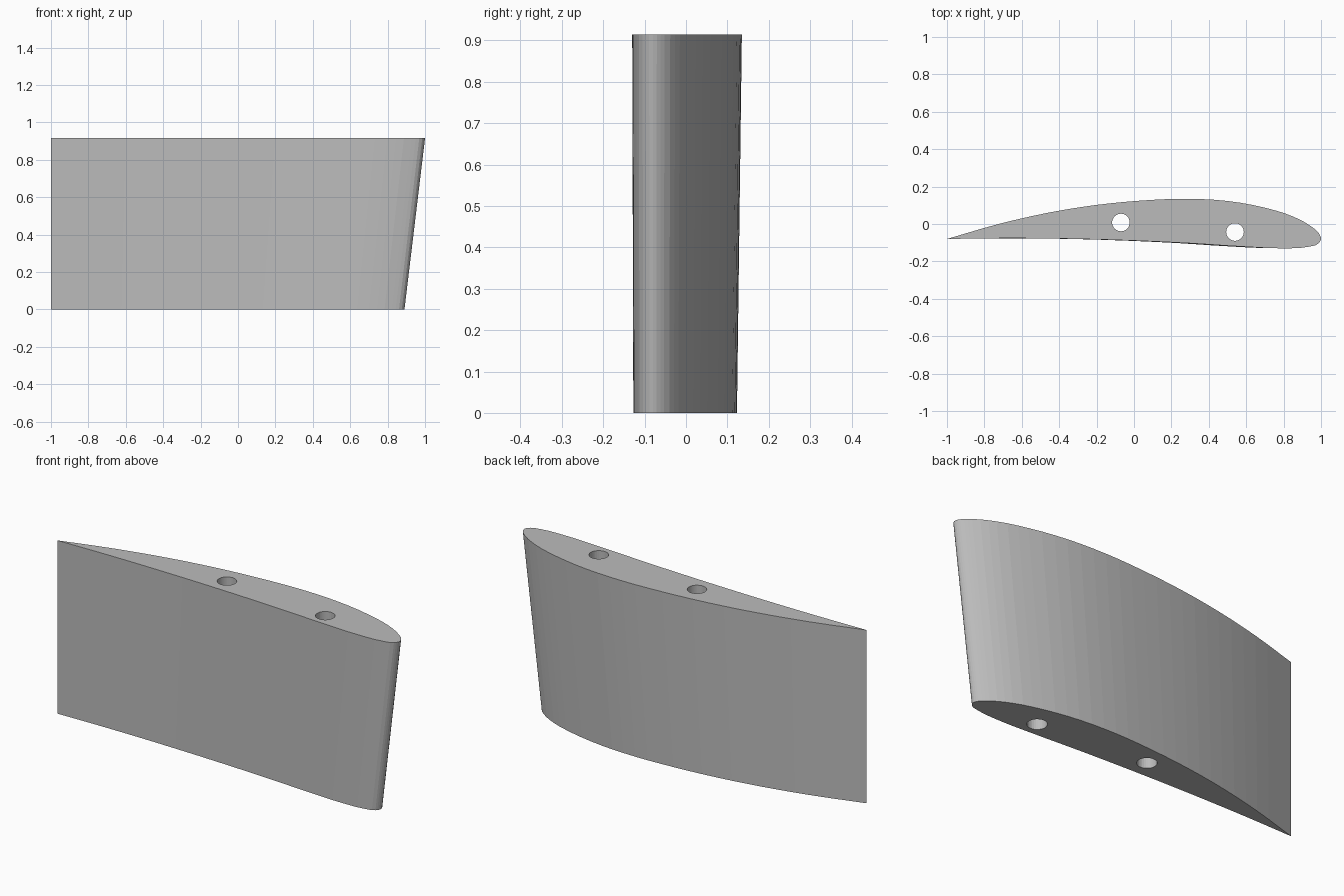
import bpy
import bmesh
from mathutils import Vector

if "Cube" in bpy.data.objects:
    bpy.data.objects.remove(bpy.data.objects["Cube"])

HEIGHT = 0.915
ROOT_SCALE = 0.945          # lower chord relative to upper chord
TAIL = Vector((-1, -0.08))  # sharp trailing edge, vertical

# Upper wing section: over the back, round the nose, along the underside
SECTION = [Vector(p) for p in (
    (-1, -0.08), (-0.72, 0.001), (-0.45, 0.062), (-0.2, 0.102), (0.05, 0.126),
    (0.28, 0.135), (0.5, 0.123), (0.7, 0.087), (0.85, 0.04), (0.95, -0.015),
    (0.99, -0.052), (1, -0.08), (0.985, -0.105), (0.93, -0.122), (0.8, -0.13),
    (0.6, -0.122), (0.3, -0.103), (0, -0.089), (-0.4, -0.078), (-0.7, -0.076),
    (-1, -0.08))]


def smooth_path(points, steps=3):
    """Hermite curve through the points, with chord-weighted tangents."""
    gaps = [(b - a).length for a, b in zip(points, points[1:])]
    slopes = [(b - a) / g for a, b, g in zip(points, points[1:], gaps)]
    tangents = [slopes[0]]
    for i in range(1, len(slopes)):
        tangents.append((slopes[i - 1] * gaps[i] + slopes[i] * gaps[i - 1])
                        / (gaps[i - 1] + gaps[i]))
    tangents.append(slopes[-1])
    path = []
    for i, gap in enumerate(gaps):
        for s in range(steps):
            t = s / steps
            h = t * t * (3 - 2 * t)
            path.append(points[i] * (1 - h) + points[i + 1] * h
                        + tangents[i] * gap * t * (1 - t) ** 2
                        - tangents[i + 1] * gap * t * t * (1 - t))
    return path


grey = bpy.data.materials.new("plain_grey")
grey.use_nodes = True
colour = (0.5, 0.5, 0.5, 1)
grey.diffuse_color = colour
grey.node_tree.nodes["Principled BSDF"].inputs["Base Color"].default_value = colour

# Wing body lofted between the two sections
bm = bmesh.new()
outline = smooth_path(SECTION)
upper = [bm.verts.new((p.x, p.y, HEIGHT)) for p in outline]
lower = [bm.verts.new((*(TAIL + (p - TAIL) * ROOT_SCALE), 0)) for p in outline]
bm.faces.new(upper)
bm.faces.new(lower)
for i in range(len(outline)):
    j = (i + 1) % len(outline)
    bm.faces.new((upper[i], upper[j], lower[j], lower[i]))
bmesh.ops.recalc_face_normals(bm, faces=bm.faces)
mesh = bpy.data.meshes.new("wing_section")
bm.to_mesh(mesh)
bm.free()
mesh.materials.append(grey)
wing = bpy.data.objects.new("wing_section", mesh)
bpy.context.collection.objects.link(wing)

# Two straight spar holes through the full height
for name, x, y in (("rear_spar_hole", -0.07, 0.008), ("front_spar_hole", 0.54, -0.043)):
    bpy.ops.mesh.primitive_cylinder_add(vertices=32, radius=0.047, depth=2,
                                        location=(x, y, HEIGHT / 2))
    cutter = bpy.context.object
    cutter.name = name + "_cutter"
    cutter.data.materials.append(grey)
    cut = wing.modifiers.new(name, "BOOLEAN")
    cut.operation = "DIFFERENCE"
    cut.solver = "EXACT"
    cut.object = cutter
    bpy.context.view_layer.objects.active = wing
    with bpy.context.temp_override(object=wing, active_object=wing):
        bpy.ops.object.modifier_apply(modifier=cut.name)
    bpy.data.objects.remove(cutter)
